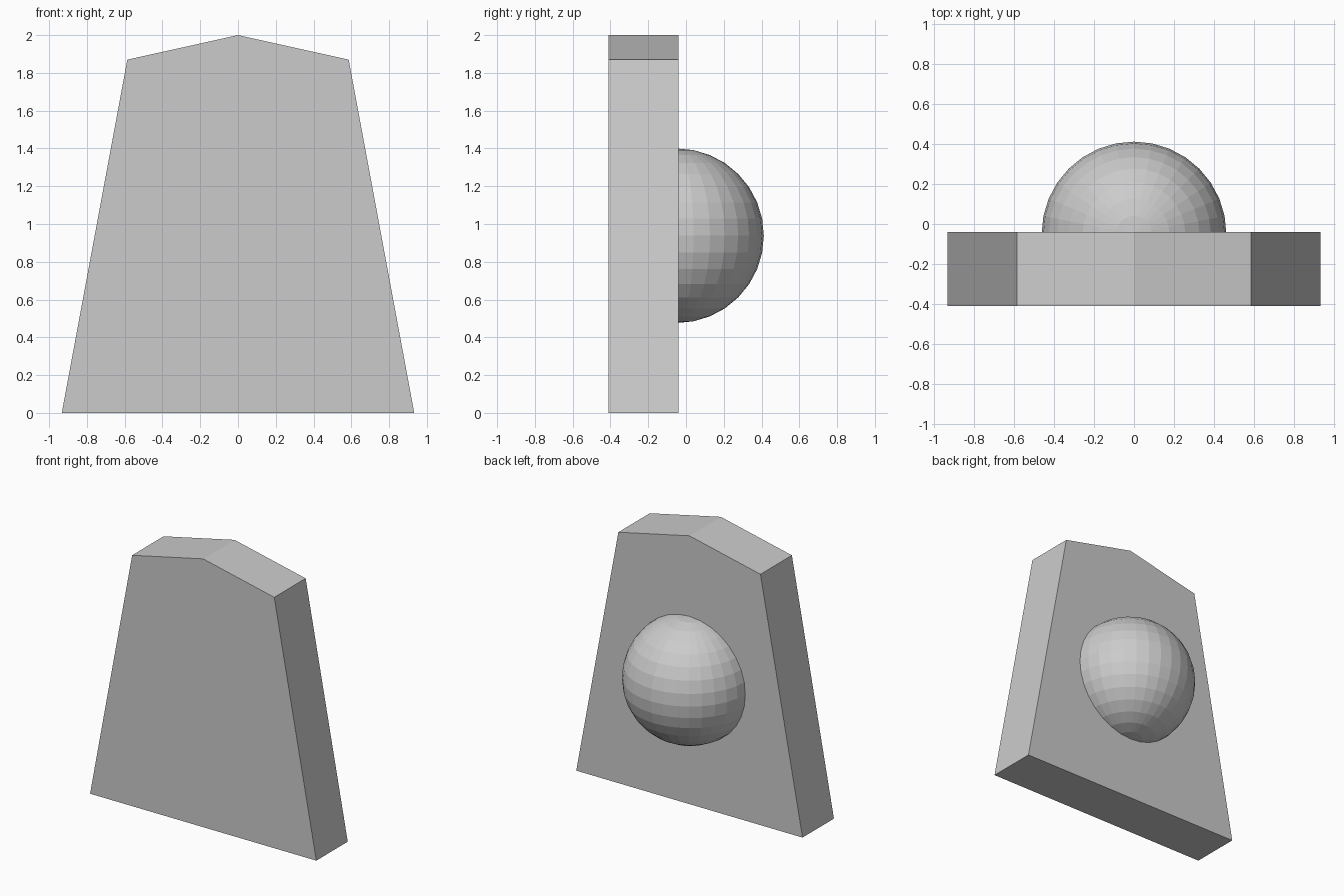
import bpy, bmesh
from mathutils import Matrix

if "Cube" in bpy.data.objects:
    bpy.data.objects.remove(bpy.data.objects["Cube"])


def add_object(name, bm):
    bmesh.ops.recalc_face_normals(bm, faces=bm.faces)
    mesh = bpy.data.meshes.new(name)
    bm.to_mesh(mesh)
    bm.free()
    obj = bpy.data.objects.new(name, mesh)
    bpy.context.collection.objects.link(obj)
    return obj


FRONT, BACK = -0.41, -0.04

# Tapered slab with a low peaked top, extruded from its front profile
profile = [(-0.933, 0), (0.933, 0), (0.586, 1.87), (0, 2), (-0.586, 1.87)]
bm = bmesh.new()
face = bm.faces.new([bm.verts.new((x, FRONT, z)) for x, z in profile])
ext = bmesh.ops.extrude_face_region(bm, geom=[face], use_keep_orig=True)
moved = [g for g in ext["geom"] if isinstance(g, bmesh.types.BMVert)]
bmesh.ops.translate(bm, verts=moved, vec=(0, BACK - FRONT, 0))
add_object("slab", bm)

# Faceted half sphere on the back, its flat side just inside the slab
RADIUS = 0.462
CENTRE = (0, -0.05, 0.938)
bm = bmesh.new()
bmesh.ops.create_uvsphere(bm, u_segments=32, v_segments=16, radius=RADIUS,
                          matrix=Matrix.Translation(CENTRE))
bmesh.ops.bisect_plane(bm, geom=bm.verts[:] + bm.edges[:] + bm.faces[:],
                       dist=1e-5, plane_co=CENTRE, plane_no=(0, 1, 0),
                       clear_inner=True)
bmesh.ops.holes_fill(bm, edges=[e for e in bm.edges if e.is_boundary], sides=0)
add_object("dome", bm)
